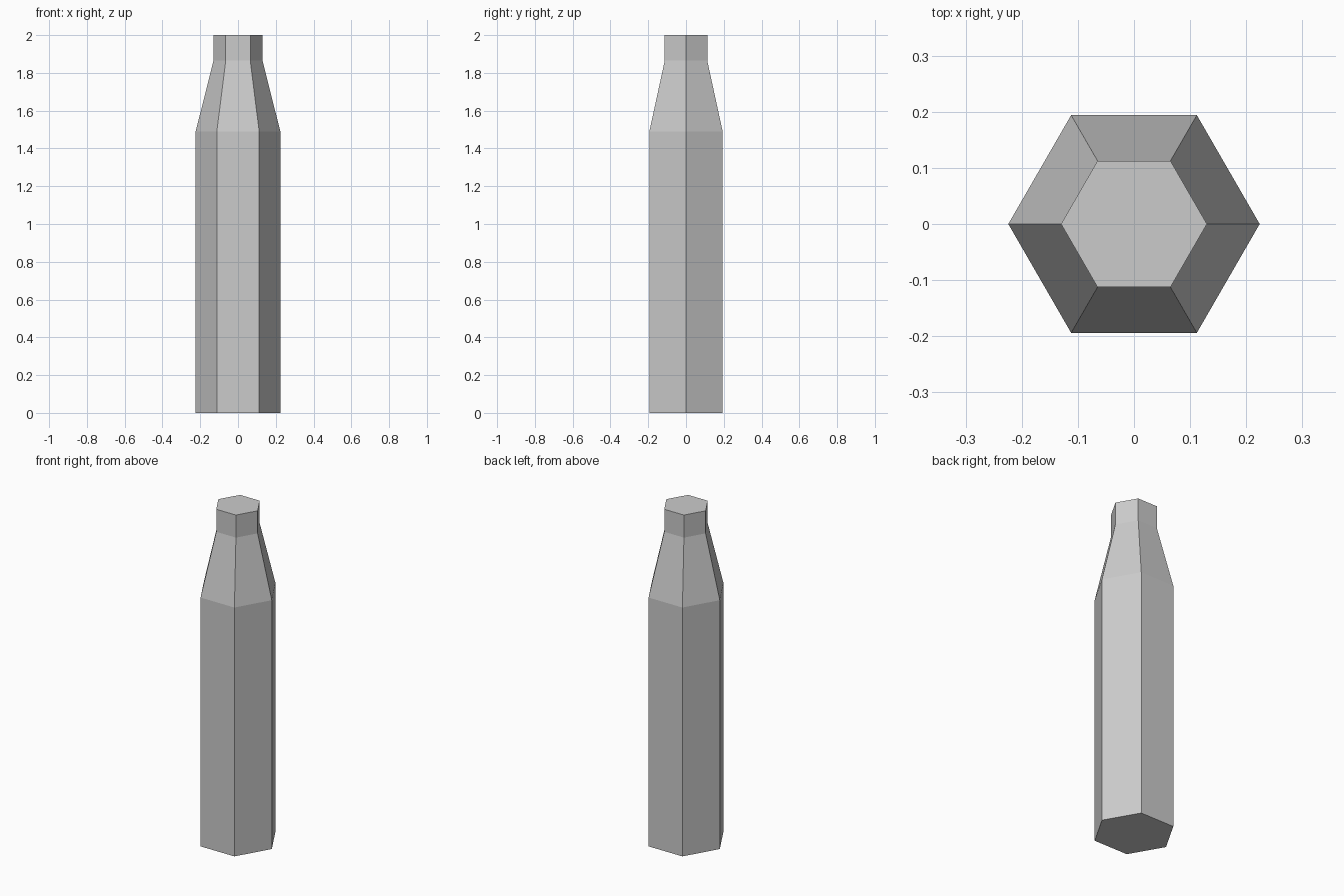
import bpy
import bmesh
from math import cos, sin, tau

cube = bpy.data.objects.get("Cube")
if cube:
    bpy.data.objects.remove(cube, do_unlink=True)

SIDES = 6
# Radius and height of each ring: base, shoulder, neck, mouth
PROFILE = [(0.224, 0), (0.224, 1.49), (0.13, 1.865), (0.13, 2)]


def make_material(name, colour):
    mat = bpy.data.materials.new(name)
    mat.use_nodes = True
    mat.diffuse_color = colour
    mat.node_tree.nodes["Principled BSDF"].inputs["Base Color"].default_value = colour
    return mat


def lathe(name, profile, mat):
    bm = bmesh.new()
    rings = [[bm.verts.new((r * cos(tau * i / SIDES), r * sin(tau * i / SIDES), z))
              for i in range(SIDES)] for r, z in profile]
    for low, high in zip(rings, rings[1:]):
        for i in range(SIDES):
            j = (i + 1) % SIDES
            bm.faces.new((low[i], low[j], high[j], high[i]))
    # Flat end caps
    bm.faces.new(rings[0][::-1])
    bm.faces.new(rings[-1])
    mesh = bpy.data.meshes.new(name)
    bm.to_mesh(mesh)
    bm.free()
    mesh.materials.append(mat)
    obj = bpy.data.objects.new(name, mesh)
    bpy.context.collection.objects.link(obj)
    return obj


# Six-sided bottle: straight body, sloped shoulder, short neck
lathe("bottle", PROFILE, make_material("light grey", (0.6, 0.6, 0.6, 1)))
